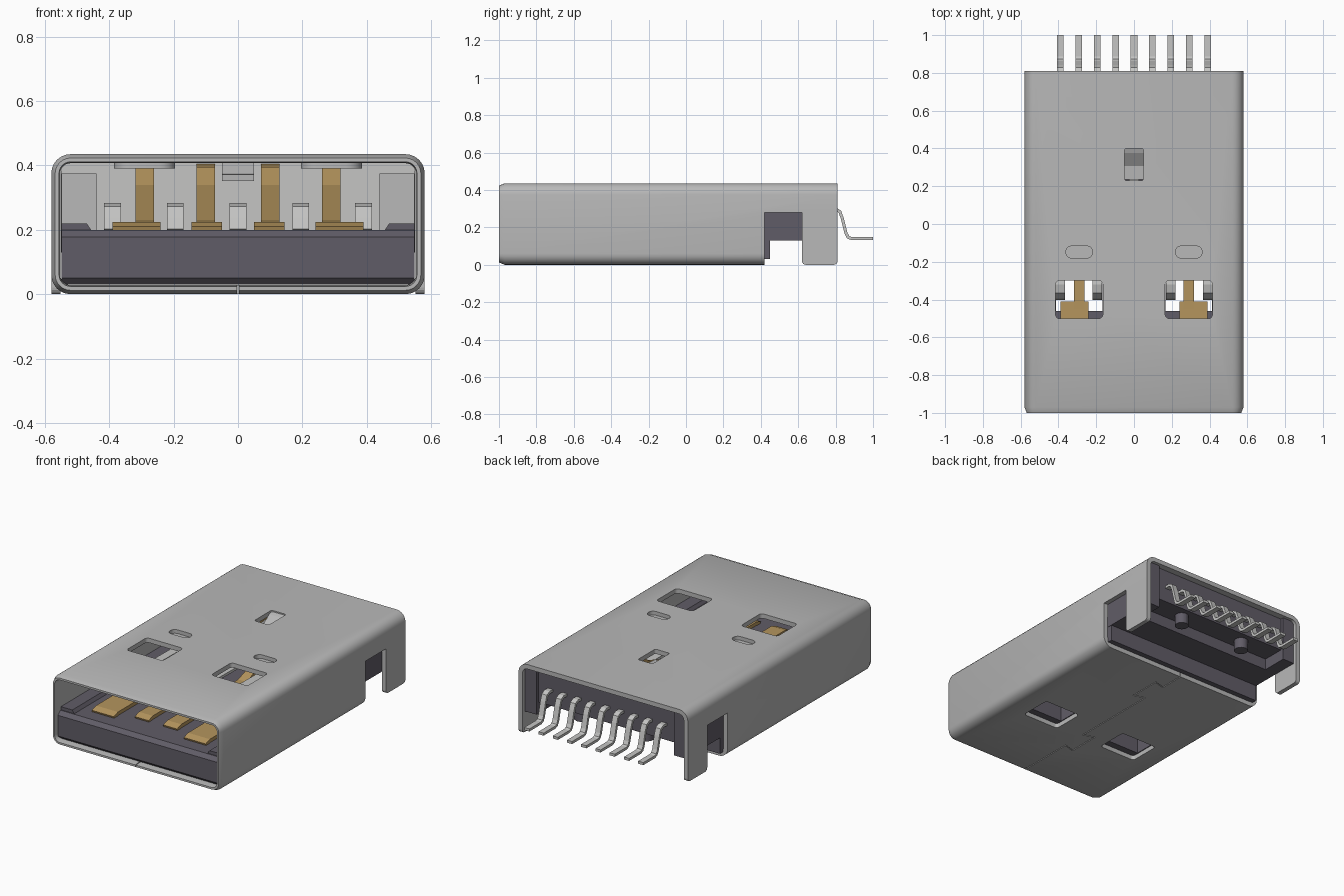
import bpy, bmesh, math
from mathutils import Vector

if "Cube" in bpy.data.objects:
    bpy.data.objects.remove(bpy.data.objects["Cube"])


def material(name, rgb):
    m = bpy.data.materials.new(name)
    m.diffuse_color = (*rgb, 1)
    m.use_nodes = True
    m.node_tree.nodes["Principled BSDF"].inputs["Base Color"].default_value = m.diffuse_color
    return m


STEEL = material("shell_steel", (0.48, 0.48, 0.48))
PLASTIC = material("dark_plastic", (0.118, 0.108, 0.135))
GOLD = material("gold_contact", (0.46, 0.30, 0.11))
TIN = material("tin_contact", (0.56, 0.56, 0.55))


def finish(bm, name, mat):
    bmesh.ops.recalc_face_normals(bm, faces=bm.faces[:])
    me = bpy.data.meshes.new(name)
    bm.to_mesh(me)
    bm.free()
    ob = bpy.data.objects.new(name, me)
    bpy.context.collection.objects.link(ob)
    if mat:
        me.materials.append(mat)
    return ob


def loft(name, rings, mat, wrap=False):
    bm = bmesh.new()
    vs = [[bm.verts.new(p) for p in r] for r in rings]
    n = len(vs[0])
    for k in range(len(vs) if wrap else len(vs) - 1):
        a, b = vs[k], vs[(k + 1) % len(vs)]
        for i in range(n):
            j = (i + 1) % n
            bm.faces.new((a[i], a[j], b[j], b[i]))
    if not wrap:
        bm.faces.new(vs[0])
        bm.faces.new(vs[-1])
    return finish(bm, name, mat)


def box(name, x0, x1, y0, y1, z0, z1, mat=None, bevel=0, axis=2):
    """Box from its limits; bevel rounds the edges that run along axis."""
    bm = bmesh.new()
    bmesh.ops.create_cube(bm, size=1)
    for v in bm.verts:
        c = v.co
        v.co = ((x0, x1)[c.x > 0], (y0, y1)[c.y > 0], (z0, z1)[c.z > 0])
    if bevel:
        es = [e for e in bm.edges
              if abs((e.verts[0].co - e.verts[1].co).normalized()[axis]) > 0.9]
        bmesh.ops.bevel(bm, geom=es, offset=bevel, segments=5, profile=0.5, affect='EDGES')
    return finish(bm, name, mat)


def ribbon(name, path, thick, lo, hi, mat, place):
    """Strip of constant thickness along a 2D path, from lo to hi across it."""
    pts = [Vector(p) for p in path]
    rings = []
    for i, p in enumerate(pts):
        d0 = (p - pts[max(i - 1, 0)]).normalized()
        d1 = (pts[min(i + 1, len(pts) - 1)] - p).normalized()
        d = (d0 + d1).normalized()
        k = d.dot(d1 if d1.length else d0)
        o = Vector((-d.y, d.x)) * thick / 2 / max(k, 0.3)
        rings.append([place(p + o, lo), place(p + o, hi), place(p - o, hi), place(p - o, lo)])
    return loft(name, rings, mat)


def strip_yz(name, path, thick, x, width, mat):
    return ribbon(name, path, thick, x - width / 2, x + width / 2, mat,
                  lambda p, c: (c, p.x, p.y))


def cut(ob, cutters):
    for c in cutters:
        m = ob.modifiers.new("cut", 'BOOLEAN')
        m.object, m.operation, m.solver = c, 'DIFFERENCE', 'EXACT'
        bpy.context.view_layer.objects.active = ob
        bpy.ops.object.modifier_apply(modifier=m.name)


def smooth(ob):
    bpy.ops.object.select_all(action='DESELECT')
    ob.select_set(True)
    bpy.context.view_layer.objects.active = ob
    bpy.ops.object.shade_smooth_by_angle(angle=math.radians(32))


def ring(y, inset, r=0.06):
    """Rounded rectangle section of the shell."""
    hw, hz, rr = 0.58 - inset, 0.2175 - inset, r - inset
    out = []
    for q, (sx, sz) in enumerate([(1, 1), (-1, 1), (-1, -1), (1, -1)]):
        for i in range(7):
            a = math.pi / 2 * (q + i / 6)
            out.append((sx * (hw - rr) + rr * math.cos(a), y,
                        0.2175 + sz * (hz - rr) + rr * math.sin(a)))
    return out


# Folded metal shell with a narrowed mouth
shell = loft("metal_shell", [ring(-1, 0.012), ring(-0.97, 0), ring(0.81, 0),
                             ring(0.81, 0.028), ring(-0.97, 0.028), ring(-1, 0.024)],
             STEEL, wrap=True)

# Cutters: latch windows, dimples, lock tab slot, rear opening, bottom seam
cutters = []
for s in (-1, 1):
    x = 0.29 * s
    cutters.append(box("window_cutter", x - 0.125, x + 0.125, -0.5, -0.3, -0.1, 0.6, None, 0.02))
    cutters.append(box("dimple_cutter", x - 0.07, x + 0.07, -0.18, -0.117, 0.35, 0.6, None, 0.029))
cutters.append(box("lock_slot_cutter", -0.05, 0.05, 0.23, 0.4, 0.35, 0.6, None, 0.012))
cutters.append(box("rear_opening_cutter", -1, 1, 0.42, 1, -0.1, 0.28))
seam = [(0, -1.1), (0, -0.62), (-0.07, -0.64), (-0.07, -0.44), (0, -0.46), (0, 0.1),
        (0.07, 0.08), (0.07, 0.28), (0, 0.26), (0, 0.5)]
cutters.append(ribbon("seam_cutter", seam, 0.005, -0.05, 0.04, None,
                      lambda p, c: (p.x, p.y, c)))
cut(shell, cutters)
smooth(shell)

# Side legs of the shell, dimples and bent lock tab
for s in (-1, 1):
    x0, x1 = sorted((0.552 * s, 0.58 * s))
    leg = box("shell_leg", x0, x1, 0.62, 0.81, 0, 0.281, STEEL)
    bm = bmesh.new()
    bm.from_mesh(leg.data)
    es = [e for e in bm.edges if all(v.co.z < 0.01 for v in e.verts)
          and abs(e.verts[0].co.x - e.verts[1].co.x) > 0.01]
    bmesh.ops.bevel(bm, geom=es, offset=0.02, segments=4, profile=0.5, affect='EDGES')
    bm.to_mesh(leg.data)
    bm.free()
    x = 0.29 * s
    smooth(box("shell_dimple", x - 0.095, x + 0.095, -0.205, -0.092, 0.39, 0.412, STEEL, 0.05))
strip_yz("lock_tab", [(0.41, 0.42), (0.38, 0.41), (0.31, 0.365), (0.235, 0.362)],
         0.02, 0, 0.098, STEEL)

# Plastic tongue, chamfered at the front, with the latch windows cut through
tongue_rings = []
for x in (-0.548, 0.548):
    tongue_rings.append([(x, -0.98, 0.05), (x, -0.98, 0.178), (x, -0.955, 0.2),
                         (x, 0.45, 0.2), (x, 0.45, 0.03), (x, -0.96, 0.03)])
tongue = loft("plastic_tongue", tongue_rings, PLASTIC)
wells = [box("well_cutter", 0.29 * s - 0.122, 0.29 * s + 0.122, -0.46, -0.3, -0.1, 0.5)
         for s in (-1, 1)]
cut(tongue, wells)

# Raised rims along both sides of the tongue
for s in (-1, 1):
    loft("tongue_rim", [[(s * 0.548, y, 0.19), (s * 0.548, y, 0.22),
                         (s * 0.47, y, 0.22), (s * 0.45, y, 0.19)] for y in (-0.95, 0.42)],
         PLASTIC)

# Rear housing, raised at the back, with two locating pegs
side = [(0.42, 0.13), (0.63, 0.13), (0.63, 0.2), (0.77, 0.2), (0.77, 0.407), (0.42, 0.407)]
loft("rear_housing", [[(x, y, z) for y, z in side] for x in (-0.55, 0.55)], PLASTIC)
for s in (-1, 1):
    x0, x1 = sorted((0.47 * s, 0.55 * s))
    box("housing_cheek", x0, x1, 0.63, 0.79, 0.13, 0.407, PLASTIC)
    smooth(box("locating_peg", 0.225 * s - 0.04, 0.225 * s + 0.04, 0.66, 0.74,
               0.135, 0.21, PLASTIC, 0.039))
    # Light side blocks inside the mouth
    x0, x1 = sorted((0.44 * s, 0.549 * s))
    box("inner_side_block", x0, x1, 0.3, 0.415, 0.2, 0.375, STEEL)
box("inner_back_plate", -0.55, 0.55, 0.412, 0.42, 0.2, 0.408, TIN)

# Four gold contacts: broad pad in front, narrow strip rising behind
for s in (-1, 1):
    for a, b, x, y in ((0.24, 0.39, 0.29, -0.87), (0.05, 0.145, 0.1, -0.8)):
        strip_yz("gold_pad", [(y, 0.2), (y + 0.04, 0.213), (-0.41, 0.213)],
                 0.022, s * (a + b) / 2, b - a, GOLD)
        strip_yz("gold_strip", [(-0.45, 0.214), (-0.1, 0.22), (0.22, 0.33),
                                (0.3, 0.385), (0.415, 0.395)], 0.02, s * x, 0.057, GOLD)

# Five raised spring contacts between the gold ones
spring = [(0.415, 0.26), (-0.24, 0.268), (-0.32, 0.275), (-0.36, 0.265),
          (-0.385, 0.235), (-0.395, 0.2)]
for i in range(-2, 3):
    strip_yz("spring_contact", spring, 0.016, 0.195 * i, 0.052, TIN)

# Nine solder pins bent down at the back
pin = [(0.74, 0.295), (0.8, 0.297), (0.822, 0.285), (0.835, 0.25), (0.855, 0.17),
       (0.867, 0.147), (0.885, 0.14), (1.0, 0.14)]
for i in range(-4, 5):
    strip_yz("solder_pin", pin, 0.016, 0.0975 * i, 0.035, TIN)

# Cutters are no longer needed
for c in cutters + wells:
    bpy.data.objects.remove(c, do_unlink=True)
